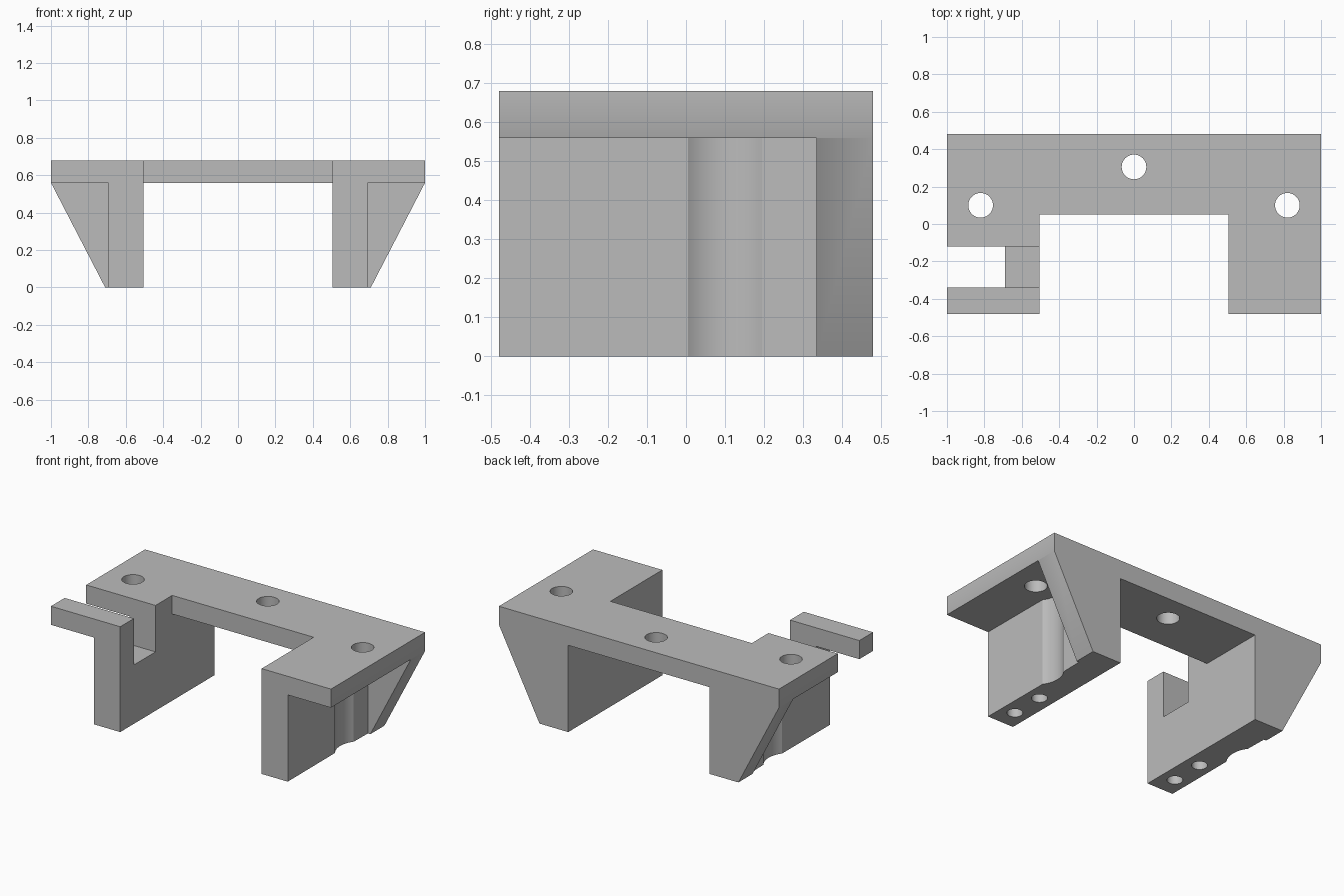
import bpy
import bmesh
from math import sin, cos, pi, asin
from mathutils import Vector

cube = bpy.data.objects.get("Cube")
if cube:
    bpy.data.objects.remove(cube)

# Main dimensions
HALF_DEPTH, TOP, PLATE_BOTTOM = 0.48, 0.68, 0.56
LEG_IN, LEG_OUT, FOOT = 0.505, 0.693, 0.71
SCREW_X, SCREW_Y, SCREW_R = 0.82, 0.1, 0.066

grey = bpy.data.materials.new("light_grey")
grey.use_nodes = True
colour = (0.5, 0.5, 0.5, 1)
grey.diffuse_color = colour
grey.node_tree.nodes["Principled BSDF"].inputs["Base Color"].default_value = colour


def prism(name, profile, axis, start, end):
    """Extrude a flat profile along an axis; profile uses the other two axes in order."""
    bm = bmesh.new()
    verts = []
    for a, b in profile:
        co = [a, b]
        co.insert(axis, start)
        verts.append(bm.verts.new(co))
    face = bm.faces.new(verts)
    moved = bmesh.ops.extrude_face_region(bm, geom=[face])["geom"]
    step = Vector((0, 0, 0))
    step[axis] = end - start
    bmesh.ops.translate(bm, vec=step, verts=[v for v in moved if isinstance(v, bmesh.types.BMVert)])
    bmesh.ops.recalc_face_normals(bm, faces=bm.faces)
    mesh = bpy.data.meshes.new(name)
    bm.to_mesh(mesh)
    bm.free()
    mesh.materials.append(grey)
    obj = bpy.data.objects.new(name, mesh)
    bpy.context.collection.objects.link(obj)
    return obj


def rod(name, x, y, r, z0, z1, sides=40):
    ring = [(x + r * cos(2 * pi * i / sides), y + r * sin(2 * pi * i / sides)) for i in range(sides)]
    return prism(name, ring, 2, z0, z1)


# Solid with the front silhouette
half = [(FOOT, 0), (1, PLATE_BOTTOM), (1, TOP)]
outline = half + [(-x, z) for x, z in reversed(half)]
bracket = prism("mounting_bracket", outline, 1, -HALF_DEPTH, HALF_DEPTH)

# Space between the legs, open upward at the front
cutters = [prism("centre_gap_cutter",
                 [(-1, -1), (1, -1), (1, PLATE_BOTTOM), (0.05, PLATE_BOTTOM), (0.05, 1), (-1, 1)],
                 0, -LEG_IN, LEG_IN)]

# Slot across the right leg
cutters.append(prism("slot_cutter", [(-0.34, 0.38), (-0.12, 0.38), (-0.12, 1), (-0.34, 1)], 0, -1.5, -0.4))

# Side pockets with a screwdriver groove, leaving a gusset at the back
groove_r = 0.161
spread = asin(0.095 / groove_r)
arc = [pi - spread + 2 * spread * i / 16 for i in range(17)]
pocket = [(LEG_OUT, 0.335)]
pocket += [(SCREW_X + groove_r * cos(a), SCREW_Y + groove_r * sin(a)) for a in arc]
pocket += [(LEG_OUT, -1), (1.5, -1), (1.5, 0.335)]
for side, label in ((1, "left"), (-1, "right")):
    cutters.append(prism(label + "_pocket_cutter", [(side * x, y) for x, y in pocket], 2, -1, PLATE_BOTTOM))
    cutters.append(rod(label + "_screw_cutter", side * SCREW_X, SCREW_Y, SCREW_R, 0.5, 1))
    # Blind holes under the foot
    for y in (-0.35, -0.13):
        cutters.append(rod(label + "_foot_hole_cutter", side * 0.6, y, 0.046, -0.2, 0.25))
cutters.append(rod("centre_screw_cutter", 0, 0.305, SCREW_R, 0.5, 1))

# Apply every cut, then remove the cutters
bpy.ops.object.select_all(action="DESELECT")
bracket.select_set(True)
bpy.context.view_layer.objects.active = bracket
for cutter in cutters:
    mod = bracket.modifiers.new(cutter.name, "BOOLEAN")
    mod.operation = "DIFFERENCE"
    mod.solver = "EXACT"
    mod.object = cutter
    bpy.ops.object.modifier_apply(modifier=mod.name)
    bpy.data.objects.remove(cutter)

bpy.ops.object.shade_smooth_by_angle()
